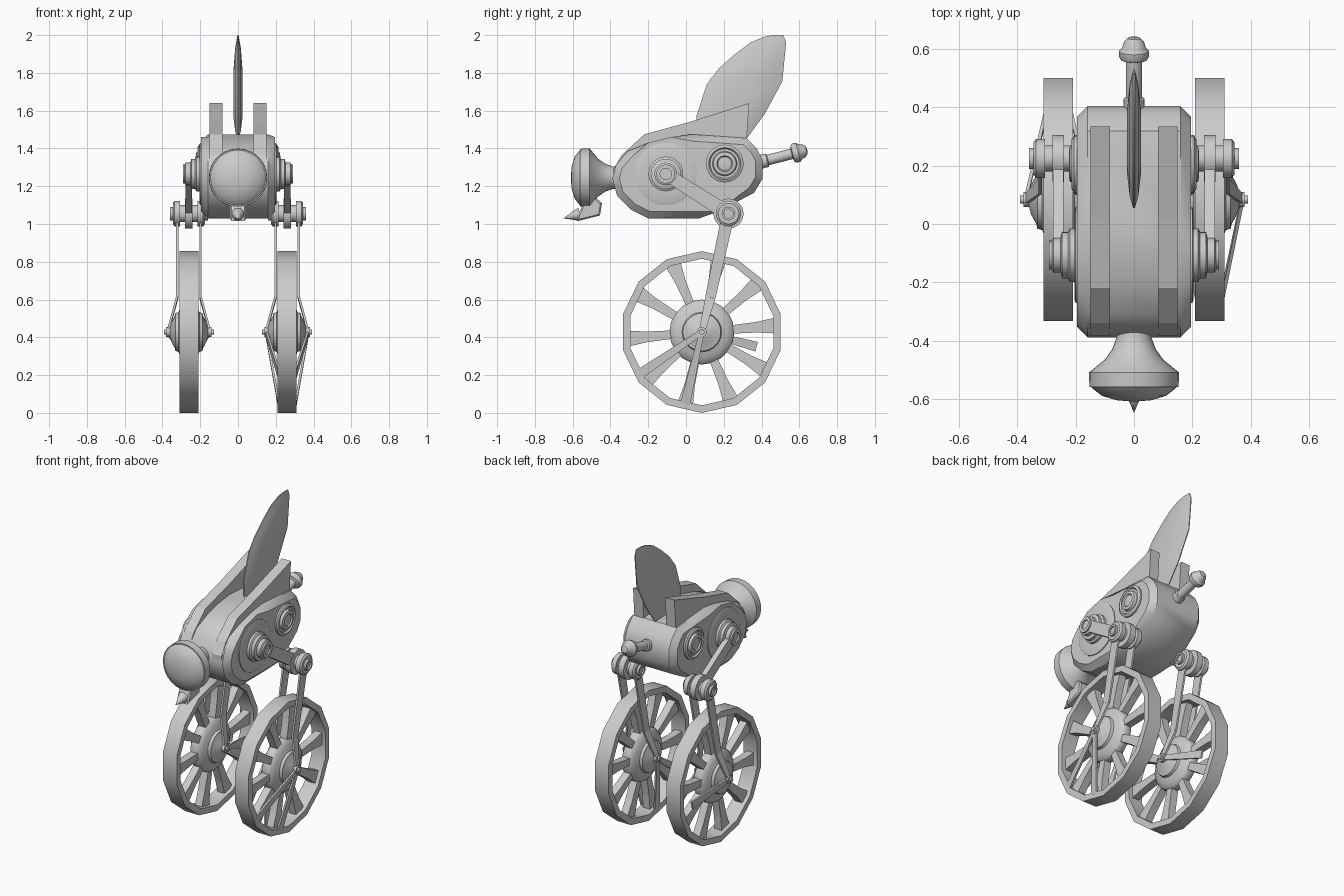
import bpy, bmesh
from math import sin, cos, pi, radians
from mathutils import Vector

if "Cube" in bpy.data.objects:
    bpy.data.objects.remove(bpy.data.objects["Cube"])


def finish(name, bm, smooth=None):
    bmesh.ops.remove_doubles(bm, verts=bm.verts, dist=0.0003)
    bmesh.ops.recalc_face_normals(bm, faces=bm.faces)
    me = bpy.data.meshes.new(name)
    bm.to_mesh(me)
    bm.free()
    if smooth:
        for p in me.polygons:
            p.use_smooth = True
        me.set_sharp_from_angle(angle=radians(smooth))
    ob = bpy.data.objects.new(name, me)
    bpy.context.collection.objects.link(ob)
    return ob


def lathe(name, profile, loc, axis, n=24, smooth=35):
    """Spin (radius, height) points about an axis."""
    bm = bmesh.new()
    q = Vector(axis).to_track_quat('Z', 'Y')
    rings = []
    for r, h in profile:
        rings.append([bm.verts.new(Vector(loc) + q @ Vector((r * sin(2 * pi * i / n), r * cos(2 * pi * i / n), h)))
                      for i in range(n)])
    for a, b in zip(rings, rings[1:]):
        for i in range(n):
            j = (i + 1) % n
            bm.faces.new((a[i], a[j], b[j], b[i]))
    return finish(name, bm, smooth)


def prism(name, outline, x0, x1, bevel=0, smooth=None):
    """Extrude a (y, z) outline along x."""
    bm = bmesh.new()
    a = [bm.verts.new((x0, y, z)) for y, z in outline]
    b = [bm.verts.new((x1, y, z)) for y, z in outline]
    caps = [bm.faces.new(a), bm.faces.new(b)]
    for i in range(len(a)):
        j = (i + 1) % len(a)
        bm.faces.new((a[i], a[j], b[j], b[i]))
    if bevel:
        edges = {e for f in caps for e in f.edges}
        bmesh.ops.bevel(bm, geom=list(edges), offset=bevel, segments=1, affect='EDGES')
    return finish(name, bm, smooth)


def bars(name, items):
    """Flat tapered bars: (start, end, half width at start, at end, x thickness)."""
    bm = bmesh.new()
    for p, q, w0, w1, t in items:
        p, q = Vector(p), Vector(q)
        side = (q - p).cross(Vector((1, 0, 0))).normalized()
        vs = [bm.verts.new(c + side * w * k + Vector((t / 2 * m, 0, 0)))
              for c, w in ((p, w0), (q, w1)) for k, m in ((-1, -1), (1, -1), (1, 1), (-1, 1))]
        for f in ((0, 1, 2, 3), (4, 5, 6, 7), (0, 1, 5, 4), (1, 2, 6, 5), (2, 3, 7, 6), (3, 0, 4, 7)):
            bm.faces.new([vs[i] for i in f])
    return finish(name, bm)


def both(half):
    """Mirror a half profile about height 0."""
    return half + [(r, -h) for r, h in reversed(half)]


# Body with chamfered rims
prism("body", [(-.39, 1.24), (-.365, 1.15), (-.29, 1.075), (-.2, 1.03), (.07, 1.03), (.17, 1.065),
               (.36, 1.165), (.405, 1.24), (.405, 1.34), (.375, 1.4), (.32, 1.455), (.03, 1.475),
               (-.08, 1.46), (-.2, 1.43), (-.31, 1.385), (-.37, 1.315)], -.195, .195, .036, 36)

# Wing: thin lens-shaped blade
outline = [(.06, 1.45), (.055, 1.57), (.11, 1.74), (.175, 1.825), (.26, 1.9), (.34, 1.96), (.41, 1.99),
           (.46, 2.0), (.515, 2.0), (.53, 1.96), (.51, 1.755), (.415, 1.58), (.32, 1.45)]
bm = bmesh.new()
for k, x in ((1, .003), (.8, .015), (.45, .024)):
    for y, z in outline:
        for s in (-1, 1):
            bm.verts.new((s * x, .27 + (y - .27) * k, 1.66 + (z - 1.66) * k))
bmesh.ops.convex_hull(bm, input=bm.verts)
finish("wing", bm, 30)

# Head lamp with neck
lathe("head", [(0, .27), (.06, .265), (.11, .25), (.138, .228), (.146, .22), (.153, .22), (.155, .17),
               (.14, .158), (.1, .125), (.075, .09), (.06, .05), (.06, .03), (.072, .02), (.072, -.02), (0, -.02)],
      (0, -.34, 1.245), (0, -1, 0), 28)

# Beak under the head
prism("chin_block", [(-.57, 1.055), (-.51, 1.17), (-.445, 1.11), (-.455, 1.045), (-.575, 1.015)], -.042, .042, .008)
lathe("beak", [(.034, 0), (.028, .025), (.014, .055), (0, .09)], (0, -.562, 1.052), (0, -1, -.26), 12)

# Tail rod with stepped knob
lathe("tail", [(0, -.03), (.038, -.03), (.036, .03), (.028, .035), (.028, .165), (.046, .17), (.052, .182),
               (.052, .2), (.04, .212), (.036, .23), (.022, .246), (0, .25)],
      (0, .4, 1.33), (0, .97, .25), 16)

AY, AZ = .084, .428          # wheel axle
KY, KZ = .225, 1.055         # knee
for s, side in ((1, "right"), (-1, "left")):
    out = (s, 0, 0)
    wx = .26 * s

    # Raised fin plate over the body
    prism(f"{side}_fin", [(-.385, 1.22), (-.385, 1.29), (-.34, 1.365), (-.22, 1.475), (.02, 1.54),
                          (.335, 1.64), (.32, 1.44), (0, 1.43), (-.25, 1.36)], s * .083, s * .15)

    # Shoulder hub and rear port
    lathe(f"{side}_shoulder", [(.165, 0), (.165, .008), (.155, .012), (.092, .012), (.092, .028), (.08, .035),
                               (.08, .055), (.06, .06), (.06, .085), (.05, .09), (.05, .1), (.03, .1),
                               (.03, .09), (0, .09)], (s * .192, -.107, 1.265), out)
    lathe(f"{side}_port", [(.1, 0), (.1, .014), (.085, .022), (.078, .012), (.065, .012), (.06, .028),
                           (.042, .032), (.036, .024), (0, .03)], (s * .192, .205, 1.32), out)

    # Upper arm, knee joint
    bars(f"{side}_upper_arm", [((wx, -.107, 1.265), (wx, KY, KZ), .034, .04, .035)])
    lathe(f"{side}_knee", both([(0, .09), (.024, .09), (.024, .1), (.036, .1), (.036, .085), (.055, .085),
                                (.067, .076), (.067, .046), (.045, .046), (.045, .02), (.08, .02)]),
          (wx, KY, KZ), out, 20)

    # Fork blades and struts meeting at both axle tips
    fork, strut = [], []
    for k in (-1, 1):
        mid = (wx + k * .062, AY + .045, .61)
        tip = (wx + k * .112, AY, AZ)
        fork += [((wx + k * .062, KY, KZ), mid, .034, .027, .012), (mid, tip, .027, .016, .012)]
        for a in ((214, 257) if s > 0 else (-15,)):
            a, r = radians(a), (.39 if s > 0 else .3)
            strut.append((tip, (wx + k * .045, AY + r * cos(a), AZ + r * sin(a)), .014, .026, .012))
    bars(f"{side}_fork", fork)
    bars(f"{side}_wheel_struts", strut)

    # Wheel: faceted rim, flared spokes, hub
    c = (wx, AY, AZ)
    lathe(f"{side}_wheel_rim", [(.428, -.05), (.428, .05), (.388, .05), (.388, -.05), (.428, -.05)],
          c, out, 14, 40)
    spokes = []
    for i in range(10):
        a = 2 * pi * i / 10 + radians(5)
        d = Vector((0, cos(a), sin(a)))
        p, m, e = (Vector(c) + d * r for r in (.13, .29, .395))
        spokes += [(p, m, .021, .028, .05), (m, e, .028, .042, .05)]
    bars(f"{side}_wheel_spokes", spokes)
    lathe(f"{side}_wheel_hub", both([(0, .132), (.014, .132), (.014, .12), (.026, .12), (.026, .1), (.05, .094),
                                     (.085, .075), (.1, .072), (.105, .055), (.135, .045), (.165, .03), (.172, .018)]),
          c, out, 20)
